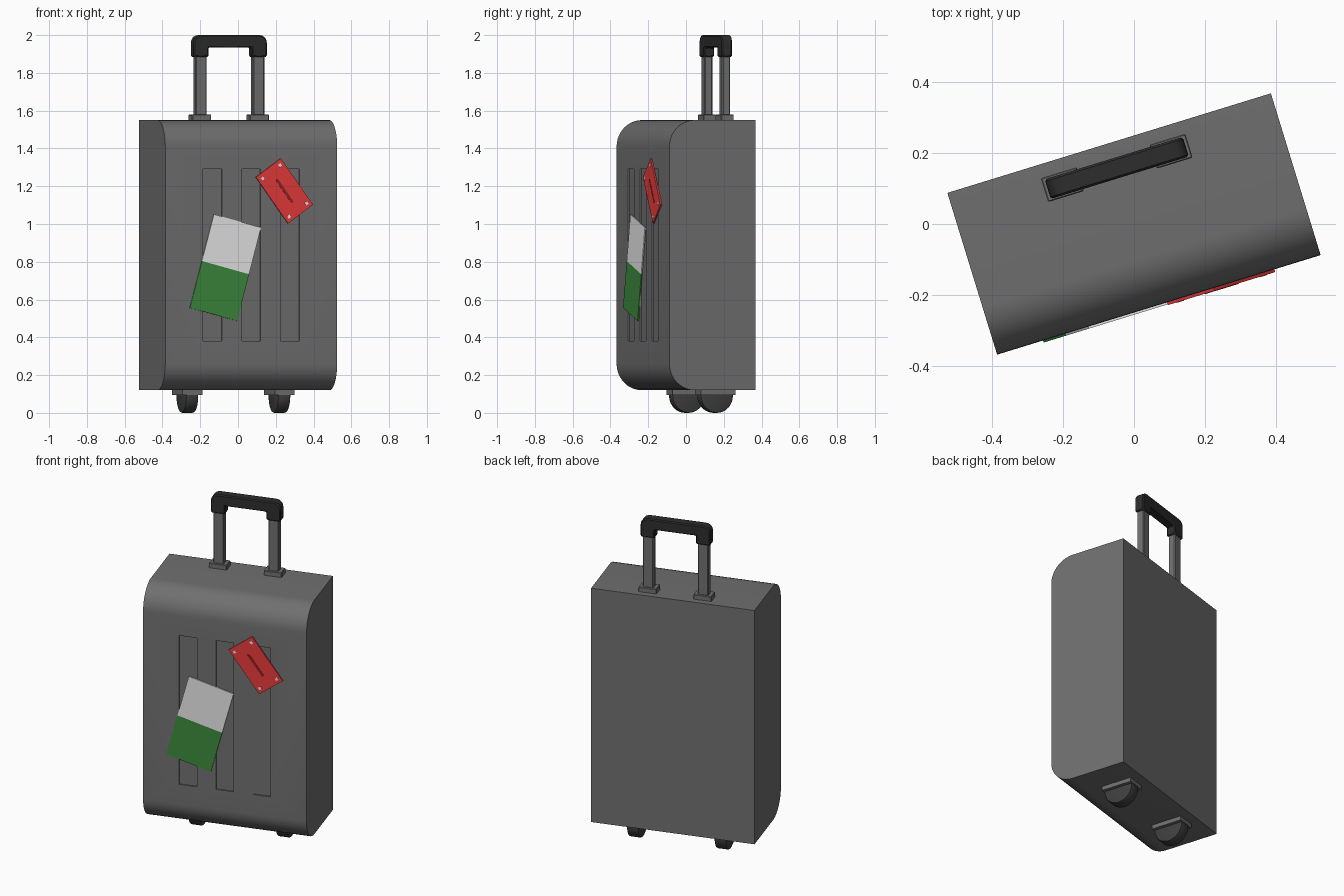
import bpy, bmesh, math
from mathutils import Matrix, Vector

if "Cube" in bpy.data.objects:
    bpy.data.objects.remove(bpy.data.objects["Cube"], do_unlink=True)

TURN = Matrix.Rotation(math.radians(17.1), 4, 'Z')  # whole case stands at an angle
FRONT = -0.238


def material(name, r, g, b):
    m = bpy.data.materials.new(name)
    m.use_nodes = True
    m.diffuse_color = (r, g, b, 1)
    bsdf = next(n for n in m.node_tree.nodes if n.type == 'BSDF_PRINCIPLED')
    bsdf.inputs["Base Color"].default_value = (r, g, b, 1)
    return m


GREY = material("case grey", 0.16, 0.16, 0.16)
BLACK = material("grip black", 0.026, 0.026, 0.026)
RUBBER = material("wheel rubber", 0.05, 0.05, 0.05)
WHITE = material("sticker white", 0.8, 0.8, 0.8)
GREEN = material("sticker green", 0.045, 0.25, 0.045)
RED = material("tag red", 0.9, 0.05, 0.05)
DARK_RED = material("tag dark red", 0.3, 0.015, 0.015)


def finish(name, bm, mat, smooth=False):
    bmesh.ops.recalc_face_normals(bm, faces=bm.faces)
    bm.transform(TURN)
    mesh = bpy.data.meshes.new(name)
    bm.to_mesh(mesh)
    bm.free()
    mesh.materials.append(mat)
    ob = bpy.data.objects.new(name, mesh)
    bpy.context.collection.objects.link(ob)
    if smooth:
        bpy.ops.object.select_all(action='DESELECT')
        ob.select_set(True)
        bpy.context.view_layer.objects.active = ob
        bpy.ops.object.shade_smooth_by_angle(angle=math.radians(35))
    return ob


def cube_mesh(size, matrix):
    bm = bmesh.new()
    bmesh.ops.create_cube(bm, size=1, matrix=matrix @ Matrix.Diagonal((*size, 1)))
    return bm


def round_edges(bm, rule, radius, segments):
    edges = [e for e in bm.edges if rule(*(v.co for v in e.verts))]
    bmesh.ops.bevel(bm, geom=edges, offset=radius, segments=segments,
                    profile=0.5, affect='EDGES')


def box(name, size, centre, mat, bevel=0):
    bm = cube_mesh(size, Matrix.Translation(centre))
    if bevel:
        round_edges(bm, lambda a, b: True, bevel, 1)
    return finish(name, bm, mat)


# Case: flat back, rounded top and bottom front edges
bm = cube_mesh((0.952, 0.476, 1.43), Matrix.Translation((0, 0, 0.835)))
round_edges(bm, lambda a, b: a.y < 0 and b.y < 0 and abs(a.z - b.z) < 0.01, 0.14, 10)
case = finish("case", bm, GREY, smooth=True)

# Three shallow grooves in the front
cutters = []
for x in (-0.215, 0, 0.215):
    cutter = box("groove_cutter", (0.104, 0.016, 0.91), (x, FRONT, 0.835), GREY)
    cutter.hide_render = True
    cutters.append(cutter)
    mod = case.modifiers.new("groove", 'BOOLEAN')
    mod.operation = 'DIFFERENCE'
    mod.solver = 'EXACT'
    mod.object = cutter
bpy.context.view_layer.objects.active = case
for mod in list(case.modifiers):
    bpy.ops.object.modifier_apply(modifier=mod.name)
for cutter in cutters:
    bpy.data.objects.remove(cutter, do_unlink=True)

# Handle posts, sockets, wheels and wheel mounts, one per side
HANDLE_Y = 0.165
for side, s in (("left", 1), ("right", -1)):
    box(side + "_handle_socket", (0.105, 0.07, 0.032), (s * 0.16, HANDLE_Y, 1.563), GREY, 0.003)
    box(side + "_handle_post", (0.062, 0.044, 0.34), (s * 0.16, HANDLE_Y, 1.73), GREY, 0.005)
    box(side + "_wheel_mount", (0.11, 0.19, 0.03), (s * 0.255, 0.083, 0.11), GREY)
    bm = bmesh.new()
    place = Matrix.Translation((s * 0.255, 0.083, 0.09)) @ Matrix.Rotation(math.pi / 2, 4, 'Y')
    bmesh.ops.create_cone(bm, cap_ends=True, segments=32, radius1=0.09, radius2=0.09,
                          depth=0.07, matrix=place)
    round_edges(bm, lambda a, b: abs(a.x - b.x) < 0.001, 0.008, 2)
    finish(side + "_wheel", bm, RUBBER, smooth=True)

# Grip: U-shaped profile with rounded shoulders
half = [(0.203, 2.0), (0.203, 1.885), (0.12, 1.885), (0.12, 1.935)]
outline = half + [(-x, z) for x, z in reversed(half)]
bm = bmesh.new()
face = bm.faces.new([bm.verts.new((x, HANDLE_Y - 0.029, z)) for x, z in outline])
out = bmesh.ops.extrude_face_region(bm, geom=[face])
bmesh.ops.translate(bm, vec=(0, 0.058, 0),
                    verts=[v for v in out["geom"] if isinstance(v, bmesh.types.BMVert)])
round_edges(bm, lambda a, b: min(a.z, b.z) > 1.99 and abs(a.x - b.x) < 0.001, 0.04, 5)
grip = finish("handle_grip", bm, BLACK, smooth=True)
mod = grip.modifiers.new("soft_edges", 'BEVEL')
mod.width = 0.006
mod.segments = 1


def plate(name, x, z, tilt, offset, size, mat, height=0.006):
    """Thin plate on the front, placed in the tilted frame of a sticker."""
    place = (Matrix.Translation((x, FRONT, z)) @ Matrix.Rotation(math.radians(tilt), 4, 'Y')
             @ Matrix.Translation((offset[0], -height / 2, offset[1])))
    return finish(name, cube_mesh((size[0], height, size[1]), place), mat)


# Two-colour sticker
plate("sticker_top", -0.144, 0.769, 15, (0, 0.128), (0.27, 0.256), WHITE)
plate("sticker_bottom", -0.144, 0.769, 15, (0, -0.128), (0.27, 0.256), GREEN)

# Red tag with a plain dark stripe and pale corner spots
TAG = (0.182, 1.175, 54)
plate("tag", *TAG, (0, 0), (0.303, 0.17), RED, 0.008)
plate("tag_stripe", *TAG, (0, 0), (0.15, 0.014), DARK_RED, 0.0095)
for sx in (-1, 1):
    for sz in (-1, 1):
        plate("tag_spot", *TAG, (sx * 0.125, sz * 0.06), (0.016, 0.016), WHITE, 0.0095)
